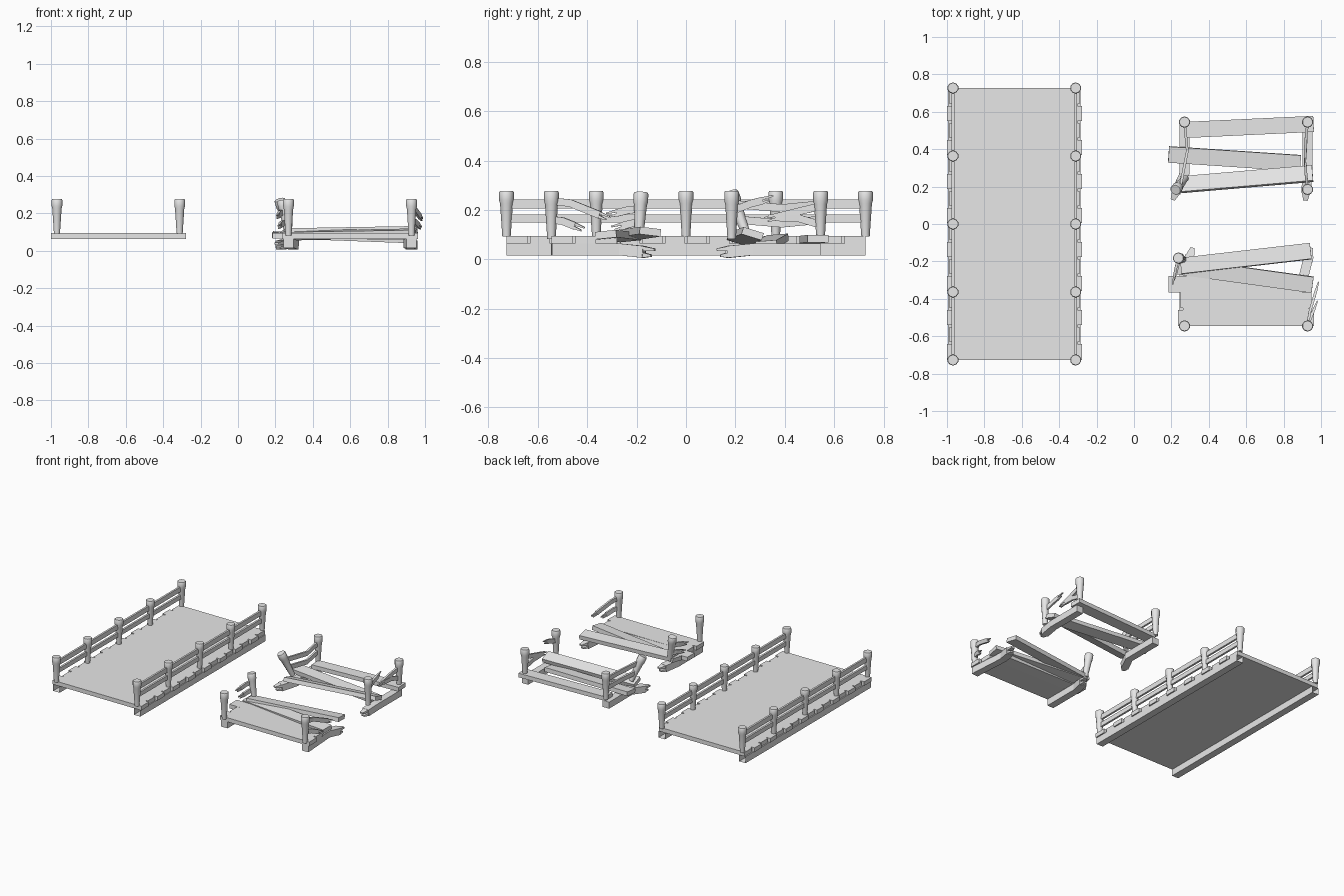
import bpy, bmesh, math
from mathutils import Vector

cube = bpy.data.objects.get("Cube")
if cube:
    bpy.data.objects.remove(cube)

grey = bpy.data.materials.new("plain_grey")
grey.use_nodes = True
grey.diffuse_color = (0.8, 0.8, 0.8, 1)
grey.node_tree.nodes["Principled BSDF"].inputs["Base Color"].default_value = (0.8, 0.8, 0.8, 1)

TOP, LOW = 0.094, 0.064          # deck surface and underside
BEAM_Z, BEAM_W, BEAM_H = 0.04, 0.052, 0.048
HALF = 0.727                     # half length of the whole bridge


def finish(name, bm):
    bmesh.ops.recalc_face_normals(bm, faces=bm.faces)
    mesh = bpy.data.meshes.new(name)
    bm.to_mesh(mesh)
    bm.free()
    mesh.materials.append(grey)
    obj = bpy.data.objects.new(name, mesh)
    bpy.context.collection.objects.link(obj)
    return obj


def bar(name, points, width, height, tip=1.0, roll=0.0, caps=True):
    """Rectangular timber swept along points, narrowing to tip at its end."""
    pts = [Vector(p) for p in points]
    bm = bmesh.new()
    rings = []
    for i, p in enumerate(pts):
        d = (pts[min(i + 1, len(pts) - 1)] - pts[max(i - 1, 0)]).normalized()
        side = d.cross(Vector((0, 0, 1))).normalized()
        up = side.cross(d)
        s = side * math.cos(roll) + up * math.sin(roll)
        u = up * math.cos(roll) - side * math.sin(roll)
        k = tip if i == len(pts) - 1 else 1.0
        rings.append([bm.verts.new(p + s * a * width * k / 2 + u * b * height * k / 2)
                      for a, b in ((-1, -1), (1, -1), (1, 1), (-1, 1))])
    for r, q in zip(rings, rings[1:]):
        for i in range(4):
            j = (i + 1) % 4
            bm.faces.new((r[i], r[j], q[j], q[i]))
    if caps:
        bm.faces.new(rings[0])
        bm.faces.new(rings[-1])
    return finish(name, bm)


def splintered(name, points, width, height):
    """Timber whose far end breaks into two uneven prongs."""
    bar(name, points, width, height)
    end, before = Vector(points[-1]), Vector(points[-2])
    d = (end - before).normalized()
    for k, reach in ((1, 0.045), (-1, 0.03)):
        off = Vector((0, 0, k * height * 0.27))
        bar(name + "_splinter", [end + off - d * 0.004, end + off + d * reach],
            width * 0.9, height * 0.42, tip=0.5)


def post(name, base, top):
    """Round post: slim foot flaring to a wide straight head."""
    base, top = Vector(base), Vector(top)
    axis = top - base
    bm = bmesh.new()
    rings = []
    for t, r in ((0, 0.017), (0.72, 0.026), (0.8, 0.03), (0.97, 0.03), (1, 0.027)):
        ring = []
        for i in range(10):
            a = math.tau * (i + 0.5) / 10
            v = Vector((r * math.cos(a), r * math.sin(a), t * axis.length))
            v.rotate(Vector((0, 0, 1)).rotation_difference(axis))
            ring.append(bm.verts.new(base + v))
        rings.append(ring)
    for r, q in zip(rings, rings[1:]):
        for i in range(10):
            bm.faces.new((r[i], r[i - 1], q[i - 1], q[i]))
    bm.faces.new(rings[0])
    bm.faces.new(rings[-1])
    obj = finish(name, bm)
    for o in bpy.context.selected_objects:
        o.select_set(False)
    obj.select_set(True)
    bpy.context.view_layer.objects.active = obj
    bpy.ops.object.shade_smooth_by_angle(angle=math.radians(40))


def deck(name, x0, x1, y0, y1, count):
    """Floor slab with staggered plank ends and narrow slits between them."""
    step = (y1 - y0) / count
    right, left = [], []
    for i in range(count):
        a, b = y0 + i * step, y0 + (i + 1) * step
        lo = a if i == 0 else a + 0.005
        hi = b if i == count - 1 else b - 0.005
        inset = 0.014 if i % 2 else 0
        for edge, x, s in ((right, x1, -1), (left, x0, 1)):
            ends = [(x + s * inset, lo), (x + s * inset, hi)]
            if i > 0:
                ends.insert(0, (x + s * 0.026, lo))
            if i < count - 1:
                ends.append((x + s * 0.026, hi))
            edge += ends
    bm = bmesh.new()
    face = bm.faces.new([bm.verts.new((x, y, LOW)) for x, y in right + left[::-1]])
    ext = bmesh.ops.extrude_face_region(bm, geom=[face])
    for v in ext["geom"]:
        if isinstance(v, bmesh.types.BMVert):
            v.co.z = TOP
    finish(name, bm)


# Intact span
deck("intact_deck", -1.0, -0.277, -HALF, HALF, 16)
for side, x in (("right", -0.968), ("left", -0.312)):
    bar(side + "_beam", [(x, -HALF, BEAM_Z), (x, HALF, BEAM_Z)], BEAM_W, BEAM_H, caps=False)
    for label, z, h in (("upper", 0.224, 0.036), ("lower", 0.166, 0.032)):
        bar(f"{side}_{label}_rail", [(x, -HALF, z), (x, HALF, z)], 0.014, h, caps=False)
    for i in range(5):
        y = (i - 2) * HALF / 2
        post(side + "_post", (x, y, TOP - 0.002), (x, y, 0.276))

# Broken span: floor left at the front
R, L = 0.27, 0.928
deck("broken_deck", 0.235, 0.962, -0.545, -0.365, 2)

# Broken span: loose planks, as name, start, end, roll
for name, a, b, roll in (
        ("front_low_plank", (0.185, -0.322, 0.08), (0.90, -0.322, 0.075), 0),
        ("front_middle_plank", (0.23, -0.225, 0.088), (0.955, -0.325, 0.1), -0.1),
        ("front_raised_plank", (0.25, -0.225, 0.1), (0.945, -0.145, 0.112), 0.12),
        ("back_outer_plank", (0.275, 0.503, 0.08), (0.96, 0.535, 0.084), 0),
        ("back_middle_plank", (0.185, 0.372, 0.086), (0.89, 0.325, 0.06), -0.08),
        ("back_inner_plank", (0.25, 0.21, 0.08), (0.955, 0.27, 0.104), 0.3)):
    bar(name, [a, b], 0.086, 0.03, roll=roll)

# Broken span: support beams
for name, x, s, mid, end in (
        ("front_right_beam", R, -1, R, 0.30),
        ("front_left_beam", L, -1, 0.91, 0.935),
        ("back_right_beam", R, 1, R, 0.225),
        ("back_left_beam", L, 1, L, 0.92)):
    splintered(name, [(x, s * 0.545, BEAM_Z), (mid, s * 0.27, BEAM_Z),
                      (end, s * 0.17, 0.03)], BEAM_W, BEAM_H)

# Broken span: standing and leaning posts
for x, y in ((R, -0.545), (L, -0.545), (R, 0.545), (L, 0.545), (L, 0.185)):
    post("broken_span_post", (x, y, TOP - 0.012), (x, y, 0.276))
post("front_leaning_post", (0.265, -0.19, 0.09), (0.237, -0.182, 0.27))
post("back_leaning_post", (0.275, 0.245, 0.1), (0.222, 0.182, 0.272))

# Broken span: snapped rails
for name, pts in (
        ("front_left_upper_rail", [(L, -0.545, 0.235), (0.94, -0.47, 0.228), (0.975, -0.35, 0.18)]),
        ("front_left_lower_rail", [(L, -0.545, 0.16), (0.945, -0.5, 0.155), (0.965, -0.45, 0.135)]),
        ("front_right_upper_rail", [(0.24, -0.18, 0.205), (0.225, -0.23, 0.2), (0.215, -0.28, 0.188)]),
        ("front_right_lower_rail", [(0.25, -0.18, 0.15), (0.235, -0.22, 0.145), (0.225, -0.26, 0.135)]),
        ("back_left_upper_rail", [(L, 0.545, 0.215), (0.918, 0.44, 0.19), (0.915, 0.36, 0.17)]),
        ("back_left_lower_rail", [(L, 0.545, 0.14), (0.92, 0.46, 0.165), (0.918, 0.38, 0.168)]),
        ("back_left_inner_rail", [(L, 0.185, 0.195), (0.92, 0.26, 0.225), (0.917, 0.31, 0.238)])):
    splintered(name, pts, 0.014, 0.03)
for name, z in (("back_right_upper_rail", 0.222), ("back_right_lower_rail", 0.16)):
    bar(name, [(R, 0.545, z), (0.285, 0.39, z - 0.015), (0.25, 0.21, z)], 0.014, 0.032)
